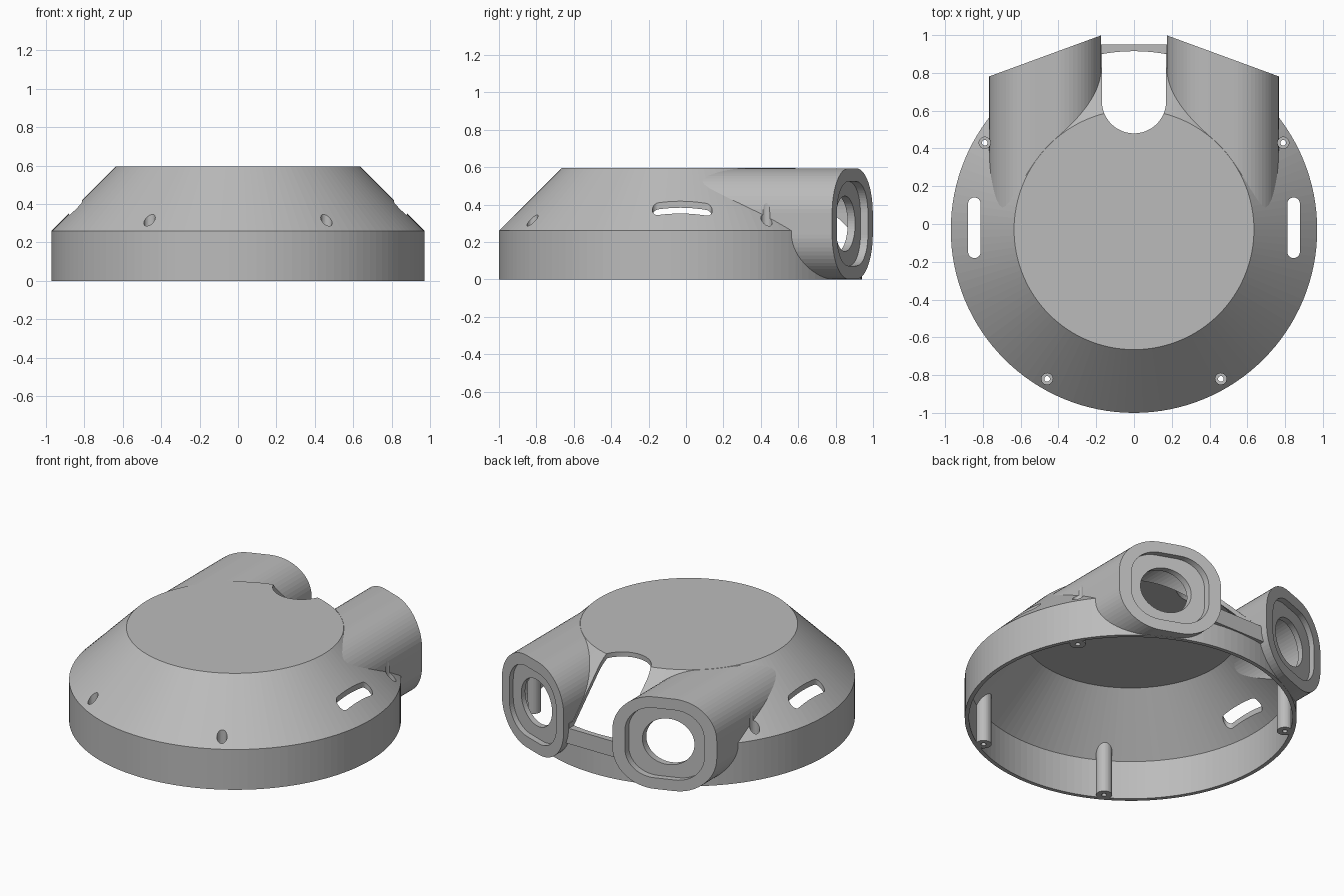
import bpy, bmesh
from math import sin, cos, pi
from mathutils import Vector

cube = bpy.data.objects.get("Cube")
if cube:
    bpy.data.objects.remove(cube, do_unlink=True)

TOP = 0.595          # overall height
CY = -0.03           # y of the round body's axis
MID = TOP / 2        # height of the tube axes
TUBE_X = 0.47

grey = bpy.data.materials.new("plain_grey")
grey.use_nodes = True
grey.diffuse_color = (0.5, 0.5, 0.5, 1)
grey.node_tree.nodes["Principled BSDF"].inputs["Base Color"].default_value = (0.5, 0.5, 0.5, 1)


def loft(name, rings):
    """Closed solid through rings that share one point count."""
    bm = bmesh.new()
    loops = [[bm.verts.new(p) for p in ring] for ring in rings]
    n = len(loops[0])
    for a, b in zip(loops, loops[1:]):
        for i in range(n):
            j = (i + 1) % n
            bm.faces.new((a[i], a[j], b[j], b[i]))
    bm.faces.new(loops[0][::-1])
    bm.faces.new(loops[-1])
    bmesh.ops.recalc_face_normals(bm, faces=bm.faces)
    mesh = bpy.data.meshes.new(name)
    bm.to_mesh(mesh)
    bm.free()
    mesh.materials.append(grey)
    ob = bpy.data.objects.new(name, mesh)
    bpy.context.scene.collection.objects.link(ob)
    return ob


def rounded(hx, hy, r, seg=16):
    """Outline of a rectangle with rounded corners."""
    pts = []
    for q, (sx, sy) in enumerate(((1, 1), (-1, 1), (-1, -1), (1, -1))):
        for k in range(seg + 1):
            a = (q + k / seg) * pi / 2
            pts.append((sx * (hx - r) + r * cos(a), sy * (hy - r) + r * sin(a)))
    return pts


def revolve(name, profile, x=0, y=CY, seg=128):
    return loft(name, [[(x + r * cos(2 * pi * i / seg), y + r * sin(2 * pi * i / seg), z)
                        for i in range(seg)] for r, z in profile])


def upright(name, outline, x, y, z0, z1):
    return loft(name, [[(x + u, y + v, z) for u, v in outline] for z in (z0, z1)])


def slanted(name, side, half, r, end, start=None):
    """Bar along y whose end follows the slanted mouth plane, shifted by end."""
    outline = rounded(half, half, r)

    def mouth(u, shift):
        return 0.89 - u * 0.22 / 0.6 + shift

    first = [(side * (TUBE_X + u), CY if start is None else mouth(u, start), MID + v)
             for u, v in outline]
    last = [(side * (TUBE_X + u), mouth(u, end), MID + v) for u, v in outline]
    return loft(name, [first, last])


def combine(target, tools, operation):
    """Apply booleans one after another and discard the tools."""
    for tool in tools:
        mod = target.modifiers.new("cut", 'BOOLEAN')
        mod.operation = operation
        mod.solver = 'EXACT'
        mod.object = tool
        bpy.context.view_layer.update()
        graph = bpy.context.evaluated_depsgraph_get()
        mesh = bpy.data.meshes.new_from_object(target.evaluated_get(graph))
        target.modifiers.clear()
        target.data = mesh
        bpy.data.objects.remove(tool, do_unlink=True)


SIDES = (1, -1)
SCREWS = [(s * x, y) for s in SIDES for x, y in ((0.46, -0.82), (0.79, 0.43))]

# Outer form: drum with sloped shoulder, two tubes and the rear bridge
housing = revolve("housing", [(0.97, 0), (0.97, 0.26), (0.635, TOP)])
outer = [slanted("tube", s, 0.2965, 0.24, 0) for s in SIDES]
outer.append(upright("rear_bridge", [(-0.22, -0.03), (0.22, -0.03), (0.22, 0.02), (-0.22, 0.02)],
                     0, 0.93, 0.15, 0.28))
combine(housing, outer, 'UNION')

# Hollow interior, leaving the screw posts standing
cavity = revolve("cavity", [(0.945, -0.1), (0.945, 0.25), (0.63, 0.565)])
combine(cavity, [slanted("tube_cavity", s, 0.2665, 0.21, -0.08) for s in SIDES], 'UNION')
combine(cavity, [revolve("screw_post", [(0.047, -0.2), (0.047, 0.5)], x, y, 32)
                 for x, y in SCREWS], 'DIFFERENCE')

cutters = [cavity]
for s in SIDES:
    # Recessed mouth, round port and side vent
    cutters.append(slanted("mouth_recess", s, 0.225, 0.165, 0.1, -0.04))
    cutters.append(slanted("port", s, 0.148, 0.148, 0.05, -0.14))
    cutters.append(upright("side_vent", rounded(0.033, 0.16, 0.032), s * 0.845, -0.02, 0.1, 0.7))
for x, y in SCREWS:
    # Counterbored screw holes
    cutters.append(revolve("screw_hole", [(0.015, -0.1), (0.015, 0.2), (0.03, 0.2001), (0.03, 0.5)],
                           x, y, 24))
# Rear notch between the tubes
cutters.append(upright("rear_notch", rounded(0.17, 0.4, 0.1699, 24), 0, 0.88, 0.25, 0.8))
combine(housing, cutters, 'DIFFERENCE')
housing.data.name = "housing"
